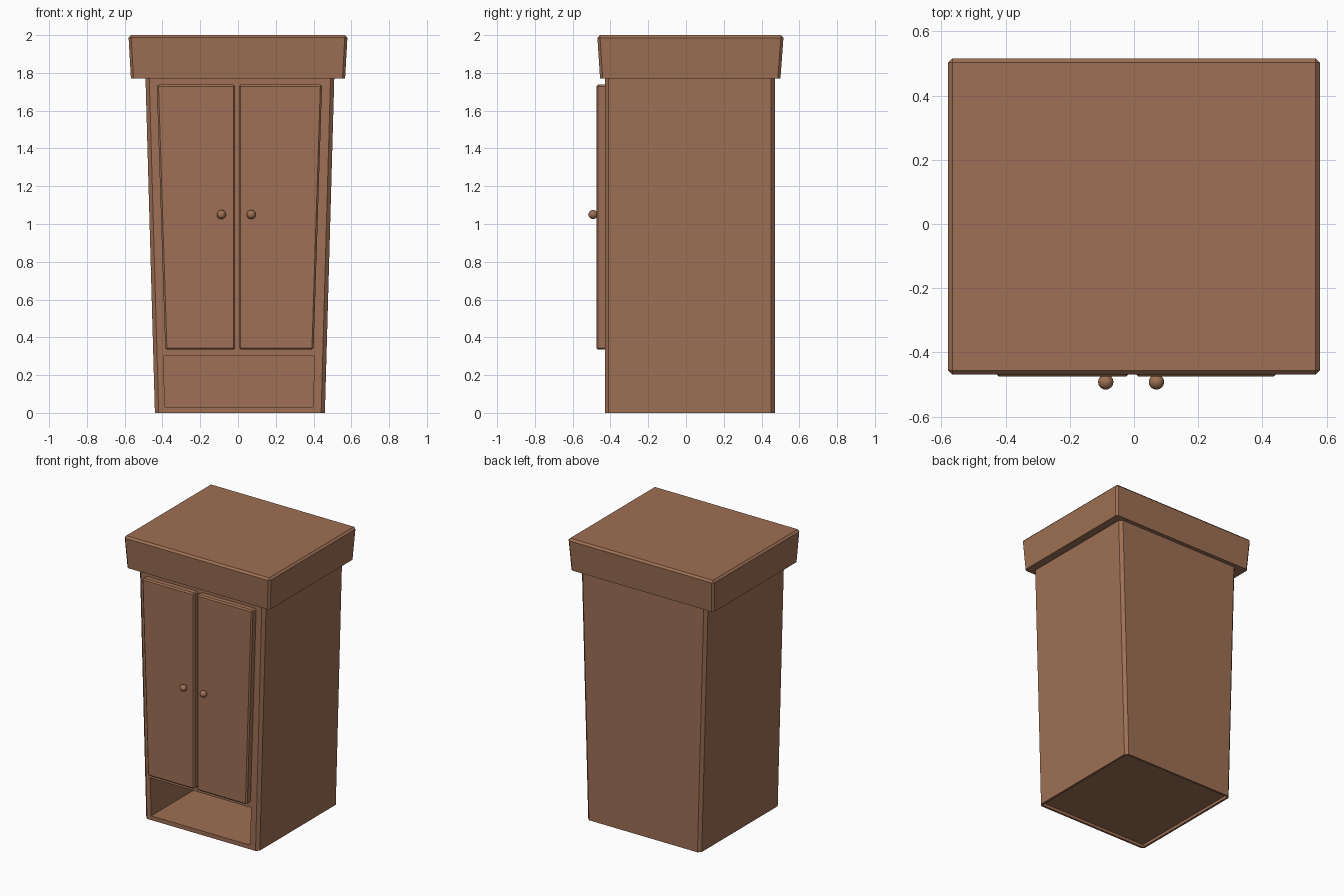
import bpy
import bmesh

if "Cube" in bpy.data.objects:
    bpy.data.objects.remove(bpy.data.objects["Cube"])

wood = bpy.data.materials.new("brown wood")
wood.diffuse_color = (0.342, 0.162, 0.089, 1)
wood.use_nodes = True
wood.node_tree.nodes["Principled BSDF"].inputs["Base Color"].default_value = wood.diffuse_color


def tapered_box(name, bottom, top, z0, z1, bevel=0.0, pick=None):
    """Box between two rectangles (x0, x1, y0, y1), with chosen edges chamfered."""
    bm = bmesh.new()
    rings = []
    for (x0, x1, y0, y1), z in ((bottom, z0), (top, z1)):
        rings.append([bm.verts.new((x, y, z))
                      for x, y in ((x0, y0), (x1, y0), (x1, y1), (x0, y1))])
    low, high = rings
    bm.faces.new(low[::-1])
    bm.faces.new(high)
    for i in range(4):
        j = (i + 1) % 4
        bm.faces.new((low[i], low[j], high[j], high[i]))
    if bevel:
        edges = [e for e in bm.edges if pick is None or pick(e)]
        bmesh.ops.bevel(bm, geom=edges, offset=bevel, segments=1,
                        affect='EDGES', clamp_overlap=True)
    bmesh.ops.recalc_face_normals(bm, faces=bm.faces[:])
    mesh = bpy.data.meshes.new(name)
    bm.to_mesh(mesh)
    bm.free()
    mesh.materials.append(wood)
    obj = bpy.data.objects.new(name, mesh)
    bpy.context.collection.objects.link(obj)
    return obj


def cut(target, cutter):
    """Subtract the cutter and remove it."""
    mod = target.modifiers.new("cut", 'BOOLEAN')
    mod.operation = 'DIFFERENCE'
    mod.solver = 'EXACT'
    mod.object = cutter
    bpy.context.view_layer.objects.active = target
    bpy.ops.object.modifier_apply(modifier=mod.name)
    bpy.data.objects.remove(cutter, do_unlink=True)


def upright(e):
    return abs(e.verts[0].co.z - e.verts[1].co.z) > 0.1


def not_bottom(e):
    return max(v.co.z for v in e.verts) > 1.9


# Cabinet body, wider at the top, with chamfered corners
body = tapered_box("cabinet_body", (-0.44, 0.46, -0.43, 0.47),
                   (-0.49, 0.51, -0.43, 0.47), 0, 1.78, 0.02, upright)

# Open shelf below the doors
cut(body, tapered_box("shelf_cutter", (-0.387, 0.397, -0.6, 0.44),
                      (-0.395, 0.405, -0.6, 0.44), 0.03, 0.30))
# Shallow recess under the floor
cut(body, tapered_box("base_cutter", (-0.425, 0.445, -0.415, 0.455),
                      (-0.425, 0.445, -0.415, 0.455), -0.1, 0.02))

# Flared crown
tapered_box("crown", (-0.567, 0.567, -0.455, 0.50),
            (-0.58, 0.58, -0.47, 0.517), 1.77, 2.0, 0.014, not_bottom)

# Doors and knobs
for side, bottom_x, top_x, knob_x in (
        ("left", (-0.385, -0.015), (-0.43, -0.015), -0.088),
        ("right", (0.005, 0.40), (0.005, 0.445), 0.07)):
    tapered_box(side + "_door", (*bottom_x, -0.475, -0.41),
                (*top_x, -0.475, -0.41), 0.335, 1.738, 0.009)
    bpy.ops.mesh.primitive_uv_sphere_add(segments=16, ring_count=10, radius=0.024,
                                         location=(knob_x, -0.492, 1.05))
    knob = bpy.context.object
    knob.name = side + "_knob"
    knob.data.materials.append(wood)
    bpy.ops.object.shade_smooth()
